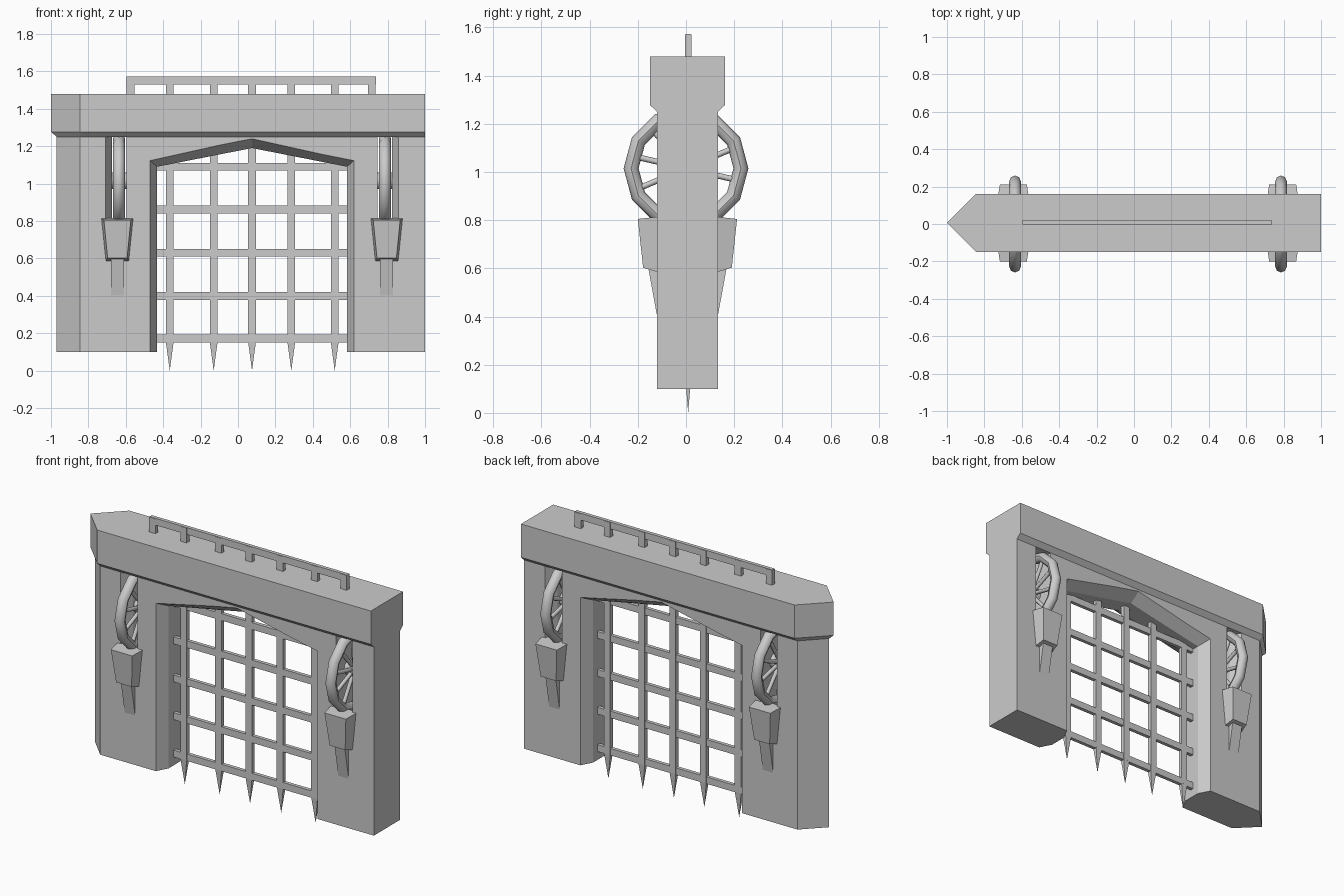
import bpy, bmesh, math
from mathutils import Matrix, Vector

if "Cube" in bpy.data.objects:
    bpy.data.objects.remove(bpy.data.objects["Cube"])

stone = bpy.data.materials.new("plain grey")
stone.diffuse_color = (0.6, 0.6, 0.6, 1)
stone.use_nodes = True
stone.node_tree.nodes["Principled BSDF"].inputs["Base Color"].default_value = stone.diffuse_color
CX, CY = 0.075, 0.006          # centre of the opening, centre of the wall depth


def finish(name, bm):
    bmesh.ops.recalc_face_normals(bm, faces=bm.faces)
    me = bpy.data.meshes.new(name)
    bm.to_mesh(me)
    bm.free()
    me.materials.append(stone)
    ob = bpy.data.objects.new(name, me)
    bpy.context.collection.objects.link(ob)
    return ob


def loft(bm, rings):
    """Closed solid through rings with equal point counts."""
    vs = [[bm.verts.new(p) for p in r] for r in rings]
    n = len(vs[0])
    for a, b in zip(vs, vs[1:]):
        for i in range(n):
            bm.faces.new((a[i], a[(i + 1) % n], b[(i + 1) % n], b[i]))
    bm.faces.new(vs[0][::-1])
    bm.faces.new(vs[-1])


def box(bm, x0, x1, y0, y1, z0, z1):
    loft(bm, [[(x0, y0, z), (x1, y0, z), (x1, y1, z), (x0, y1, z)] for z in (z0, z1)])


def solid(name, rings):
    bm = bmesh.new()
    loft(bm, rings)
    return finish(name, bm)


def cut(target, cutter):
    cutter.hide_render = True
    m = target.modifiers.new("cut", 'BOOLEAN')
    m.operation, m.solver, m.object = 'DIFFERENCE', 'EXACT', cutter
    bpy.context.view_layer.objects.active = target
    bpy.ops.object.modifier_apply(modifier=m.name)
    bpy.data.objects.remove(cutter)


# footprint with a pointed left end
def footprint(tip, half, z):
    return [(tip, CY, z), (-0.845, CY - half, z), (1, CY - half, z),
            (1, CY + half, z), (-0.845, CY + half, z)]


# wall and overhanging lintel
wall = solid("wall", [footprint(-0.97, 0.126, z) for z in (0.1, 1.27)])
solid("lintel", [footprint(-0.97, 0.126, 1.25), footprint(-1, 0.155, 1.277),
                 footprint(-1, 0.155, 1.48)])


# gate opening with chamfered edges on both faces
def arch(y, t):
    """t = 0 at the inner edge, 1 at the wall face."""
    w, zc, zp = 0.508 + 0.037 * t, 1.09 + 0.033 * t, 1.19 + 0.05 * t
    return [(CX - w, y, 0), (CX + w, y, 0), (CX + w, y, zc), (CX, y, zp), (CX - w, y, zc)]


cut(wall, solid("opening_cutter", [arch(CY - 0.161, 1.5), arch(CY - 0.056, 0),
                                   arch(CY + 0.056, 0), arch(CY + 0.161, 1.5)]))

for side, s in (("left", -1), ("right", 1)):
    def X(d):
        return CX + s * d

    # slot through the wall for the wheel, splayed on the outer side
    rings = []
    for y, outer in ((-0.161, 0.80), (-0.056, 0.748), (0.056, 0.748), (0.161, 0.80)):
        rings.append([(X(0.67), CY + y, 0.70), (X(outer), CY + y, 0.70),
                      (X(outer), CY + y, 1.262), (X(0.67), CY + y, 1.262)])
    cut(wall, solid("slot_cutter", rings))

    # wheel rim: twelve-sided ring of round section
    hub = Vector((X(0.711), 0, 1.015))
    bm = bmesh.new()
    ring = []
    for i in range(12):
        a = math.radians(30 * i)
        ring.append([bm.verts.new(hub + Vector((
            0.031 * math.cos(b), (0.228 + 0.031 * math.sin(b)) * math.cos(a),
            (0.228 + 0.031 * math.sin(b)) * math.sin(a))))
            for b in (math.tau * k / 8 for k in range(8))])
    for i in range(12):
        for k in range(8):
            bm.faces.new((ring[i][k], ring[i][(k + 1) % 8],
                          ring[(i + 1) % 12][(k + 1) % 8], ring[(i + 1) % 12][k]))
    # hub and ten spokes
    bmesh.ops.create_cone(bm, cap_ends=True, segments=12, radius1=0.045, radius2=0.045,
                          depth=0.08, matrix=Matrix.Translation(hub)
                          @ Matrix.Rotation(math.pi / 2, 4, 'Y'))
    for i in range(10):
        a = math.radians(23 + 36 * i)
        d = Vector((0, math.cos(a), math.sin(a)))
        bmesh.ops.create_cone(bm, segments=8, radius1=0.012, radius2=0.012, depth=0.2,
                              matrix=Matrix.Translation(hub + d * 0.12)
                              @ d.to_track_quat('Z', 'Y').to_matrix().to_4x4())
    wheel = finish(side + "_wheel", bm)
    bpy.ops.object.select_all(action='DESELECT')
    wheel.select_set(True)
    bpy.context.view_layer.objects.active = wheel
    bpy.ops.object.shade_smooth_by_angle(angle=math.radians(46))

    # housings under the wheel and their tapering feet, on both faces
    for face, f in (("front", -1), ("back", 1)):
        def ring4(wi, wo, depth, zi, zo):
            yi, yo = CY + f * 0.11, CY + f * depth
            return [(X(0.72 - wi), yi, zi), (X(0.72 + wi), yi, zi),
                    (X(0.72 + wo), yo, zo), (X(0.72 - wo), yo, zo)]
        solid(f"{side}_{face}_housing", [ring4(0.063, 0.052, 0.184, 0.58, 0.603),
                                         ring4(0.087, 0.072, 0.206, 0.815, 0.805)])
        solid(f"{side}_{face}_foot", [ring4(0.035, 0.035, 0.122, 0.38, 0.38),
                                      ring4(0.035, 0.035, 0.166, 0.62, 0.62)])

# sliding grille: cross bars, uprights and spikes
bm = bmesh.new()
GY = 0.009
for z in (0.172, 0.40, 0.63, 0.862, 1.09, 1.32, 1.552):
    box(bm, -0.595, 0.737, GY - 0.011, GY + 0.011, z - 0.021, z + 0.021)
for x in (-0.575, -0.365, -0.13, 0.075, 0.285, 0.517, 0.715):
    edge = x in (-0.575, 0.715)
    box(bm, x - 0.021, x + 0.021, GY - 0.013, GY + 0.013, 0.155, 1.57)
    if not edge:
        bmesh.ops.create_cone(bm, cap_ends=True, segments=4, radius1=0.0297, radius2=0,
                              depth=0.155, matrix=Matrix.Translation((x, GY, 0.0775))
                              @ Matrix.Diagonal((1, 0.6, -1, 1))
                              @ Matrix.Rotation(math.pi / 4, 4, 'Z'))
finish("grille", bm)
